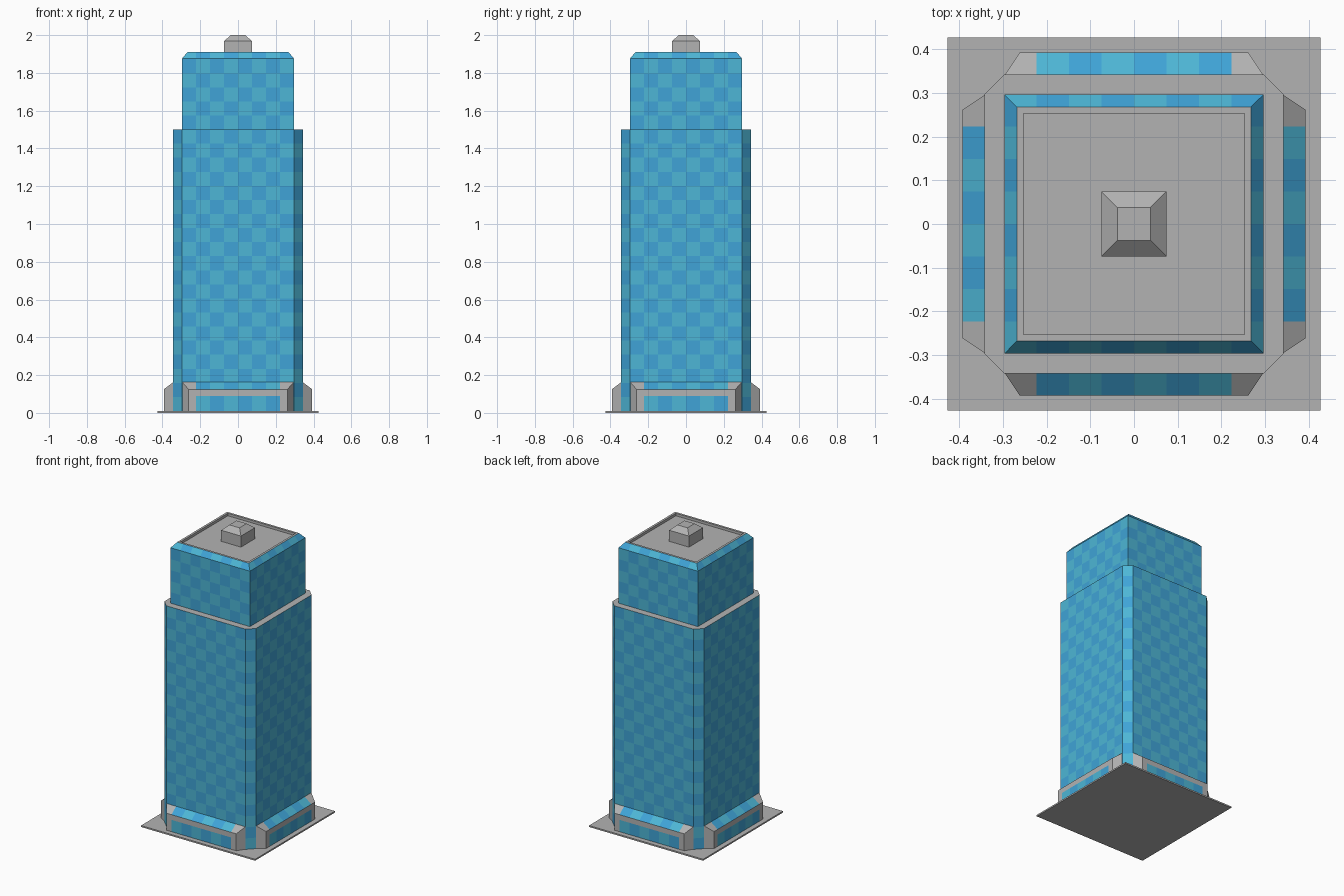
import bpy, bmesh, math
from mathutils import Matrix

if "Cube" in bpy.data.objects:
    bpy.data.objects.remove(bpy.data.objects["Cube"])

TILE, ROW, Z0 = 0.0743, 0.0745, 0.01   # glass tile width, height and start level


def material(name, rgb):
    m = bpy.data.materials.new(name)
    m.diffuse_color = (*rgb, 1)
    m.use_nodes = True
    m.node_tree.nodes["Principled BSDF"].inputs["Base Color"].default_value = m.diffuse_color
    return m


GREY = material("concrete", (0.45, 0.45, 0.45))
GLASS = [material("glass_blue", (0.05, 0.37, 0.68)),
         material("glass_teal", (0.075, 0.47, 0.67))]


def square(h, z, c=0.0):
    """Square ring at height z, with corners cut off by c when c > 0."""
    if c == 0:
        return [(-h, -h, z), (h, -h, z), (h, h, z), (-h, h, z)]
    k = h - c
    return [(-k, -h, z), (k, -h, z), (h, -k, z), (h, k, z),
            (k, h, z), (-k, h, z), (-h, k, z), (-h, -k, z)]


def loft(name, rings, is_glass=None, z_cuts=(), rot=0.0):
    """Capped loft through rings; faces passing is_glass become a checkered facade."""
    bm = bmesh.new()
    loops = [[bm.verts.new(p) for p in r] for r in rings]
    n = len(rings[0])
    for a, b in zip(loops, loops[1:]):
        for i in range(n):
            j = (i + 1) % n
            bm.faces.new((a[i], a[j], b[j], b[i]))
    bm.faces.new(loops[0][::-1])
    bm.faces.new(loops[-1])
    bmesh.ops.recalc_face_normals(bm, faces=bm.faces[:])
    if is_glass:
        cuts = [((k * TILE, 0, 0), (1, 0, 0)) for k in range(-4, 5)]
        cuts += [((0, k * TILE, 0), (0, 1, 0)) for k in range(-4, 5)]
        cuts += [((0, 0, z), (0, 0, 1)) for z in z_cuts]
        for co, no in cuts:
            bmesh.ops.bisect_plane(bm, geom=bm.verts[:] + bm.edges[:] + bm.faces[:],
                                   dist=1e-5, plane_co=co, plane_no=no)
        bm.normal_update()
        for f in bm.faces:
            c, nrm = f.calc_center_median(), f.normal
            if abs(nrm.z) < 0.9 and is_glass(c, nrm):
                u = c.x if abs(nrm.y) > abs(nrm.x) else c.y
                f.material_index = 1 + (math.floor(u / TILE) + math.floor((c.z - Z0) / ROW)) % 2
    me = bpy.data.meshes.new(name)
    bm.to_mesh(me)
    bm.free()
    for m in [GREY] + GLASS:
        me.materials.append(m)
    ob = bpy.data.objects.new(name, me)
    ob.matrix_world = Matrix.Rotation(rot, 4, 'Z')
    bpy.context.collection.objects.link(ob)
    return ob


# ground slab
loft("base_plate", [square(0.427, 0), square(0.427, Z0)])

# main shaft with cut corners
loft("main_shaft", [square(0.343, 0.005, 0.046), square(0.343, 1.5, 0.046)],
     lambda c, n: True, [Z0 + ROW * k for k in range(1, 20)])

# upper tower with sloped crown, rim and sunken roof
loft("upper_tower", [square(0.297, 1.495), square(0.297, 1.875), square(0.268, 1.91),
                     square(0.253, 1.91), square(0.253, 1.893)],
     lambda c, n: max(abs(c.x), abs(c.y)) > 0.26, [Z0 + ROW * k for k in range(21, 25)])

# rooftop plant housing
loft("roof_housing", [square(0.074, 1.89), square(0.074, 1.968), square(0.038, 2.0)])


# entrance canopies, one per side
def porch_ring(w, y, top):
    return [(-w, y, 0.005), (w, y, 0.005), (w, y, top), (-w, y, top)]


for i, side in enumerate(("front", "right", "back", "left")):
    loft("porch_" + side, [porch_ring(0.297, -0.34, 0.165), porch_ring(0.262, -0.393, 0.125)],
         lambda c, n: n.y < -0.3 and abs(c.x) < 3 * TILE and (c.z < 0.09 or n.z > 0.3),
         [0.09], i * math.pi / 2)
